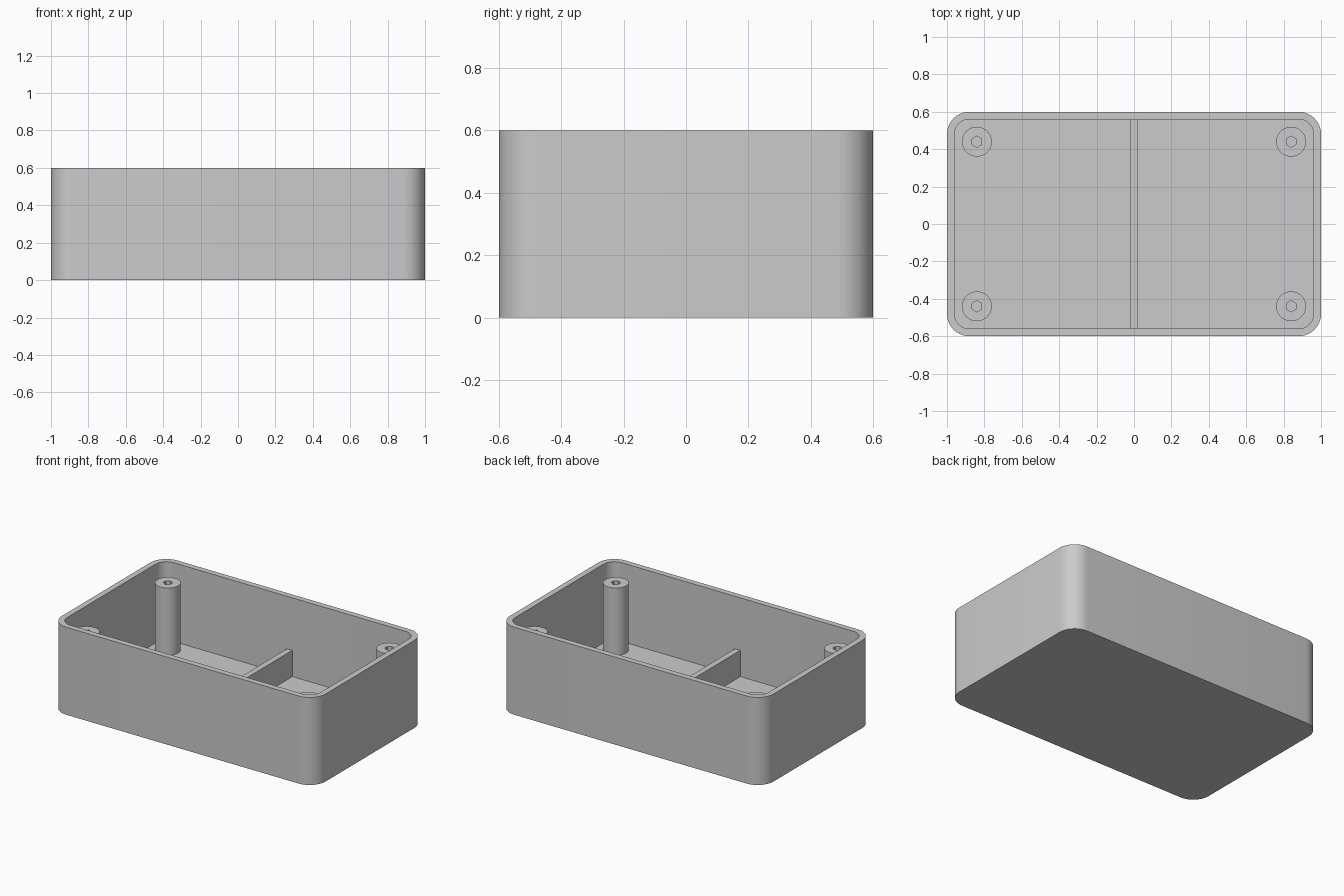
import bpy
import bmesh
from math import cos, sin, pi, radians

cube = bpy.data.objects.get("Cube")
if cube:
    bpy.data.objects.remove(cube, do_unlink=True)

LENGTH, WIDTH, HEIGHT = 2.0, 1.2, 0.6
WALL, FLOOR, CORNER = 0.04, 0.06, 0.12
POST_TOP, POST_R, HOLE_R = 0.52, 0.08, 0.03
RIB_TOP, RIB_THICK = 0.24, 0.04

grey = bpy.data.materials.new("plain grey plastic")
grey.use_nodes = True
colour = (0.6, 0.6, 0.6, 1)
grey.diffuse_color = colour
grey.node_tree.nodes["Principled BSDF"].inputs["Base Color"].default_value = colour


def finish(name, bm):
    """Turn a bmesh into a shaded object."""
    bmesh.ops.recalc_face_normals(bm, faces=bm.faces)
    mesh = bpy.data.meshes.new(name)
    bm.to_mesh(mesh)
    bm.free()
    mesh.materials.append(grey)
    obj = bpy.data.objects.new(name, mesh)
    bpy.context.collection.objects.link(obj)
    bpy.ops.object.select_all(action="DESELECT")
    obj.select_set(True)
    bpy.context.view_layer.objects.active = obj
    bpy.ops.object.shade_smooth_by_angle(angle=radians(30))
    return obj


def rounded_rect(inset, steps=10):
    """Outline of the case, moved inward by inset."""
    r = CORNER - inset
    cx, cy = LENGTH / 2 - CORNER, WIDTH / 2 - CORNER
    points = []
    for i, (sx, sy) in enumerate([(1, 1), (-1, 1), (-1, -1), (1, -1)]):
        for k in range(steps + 1):
            a = (i + k / steps) * pi / 2
            points.append((sx * cx + r * cos(a), sy * cy + r * sin(a)))
    return points


def circle(x, y, r, sides):
    return [(x + r * cos(pi / 2 + 2 * pi * k / sides),
             y + r * sin(pi / 2 + 2 * pi * k / sides)) for k in range(sides)]


def ring(bm, points, z):
    return [bm.verts.new((x, y, z)) for x, y in points]


def skin(bm, a, b):
    """Quads between two rings of equal size."""
    for i in range(len(a)):
        j = (i + 1) % len(a)
        bm.faces.new((a[i], a[j], b[j], b[i]))


# Open case: outer wall, rim, inner wall and floor
bm = bmesh.new()
outer, inner = rounded_rect(0), rounded_rect(WALL)
rings = [ring(bm, outer, 0), ring(bm, outer, HEIGHT),
         ring(bm, inner, HEIGHT), ring(bm, inner, FLOOR)]
for low, high in zip(rings, rings[1:]):
    skin(bm, low, high)
bm.faces.new(rings[0])
bm.faces.new(rings[-1])
finish("case", bm)


# Screw posts with a hole down the middle
def screw_post(name, x, y):
    bm = bmesh.new()
    tubes = []
    for points in (circle(x, y, POST_R, 32), circle(x, y, HOLE_R, 6)):
        low, high = ring(bm, points, FLOOR), ring(bm, points, POST_TOP)
        skin(bm, low, high)
        tubes.append((low, high))
    for level in (0, 1):
        edges = []
        for tube in tubes:
            loop = tube[level]
            edges += [bm.edges.get((loop[i - 1], loop[i])) for i in range(len(loop))]
        bmesh.ops.triangle_fill(bm, edges=edges, use_beauty=True)
    finish(name, bm)


for side, sx in (("left", 1), ("right", -1)):
    for end, sy in (("front", -1), ("back", 1)):
        screw_post(f"{end}_{side}_screw_post", sx * 0.84, sy * 0.44)

# Low divider across the middle
bm = bmesh.new()
bmesh.ops.create_cube(bm, size=1)
bmesh.ops.scale(bm, vec=(RIB_THICK, WIDTH - 2 * WALL, RIB_TOP - FLOOR), verts=bm.verts)
bmesh.ops.translate(bm, vec=(0, 0, (RIB_TOP + FLOOR) / 2), verts=bm.verts)
finish("divider", bm)
